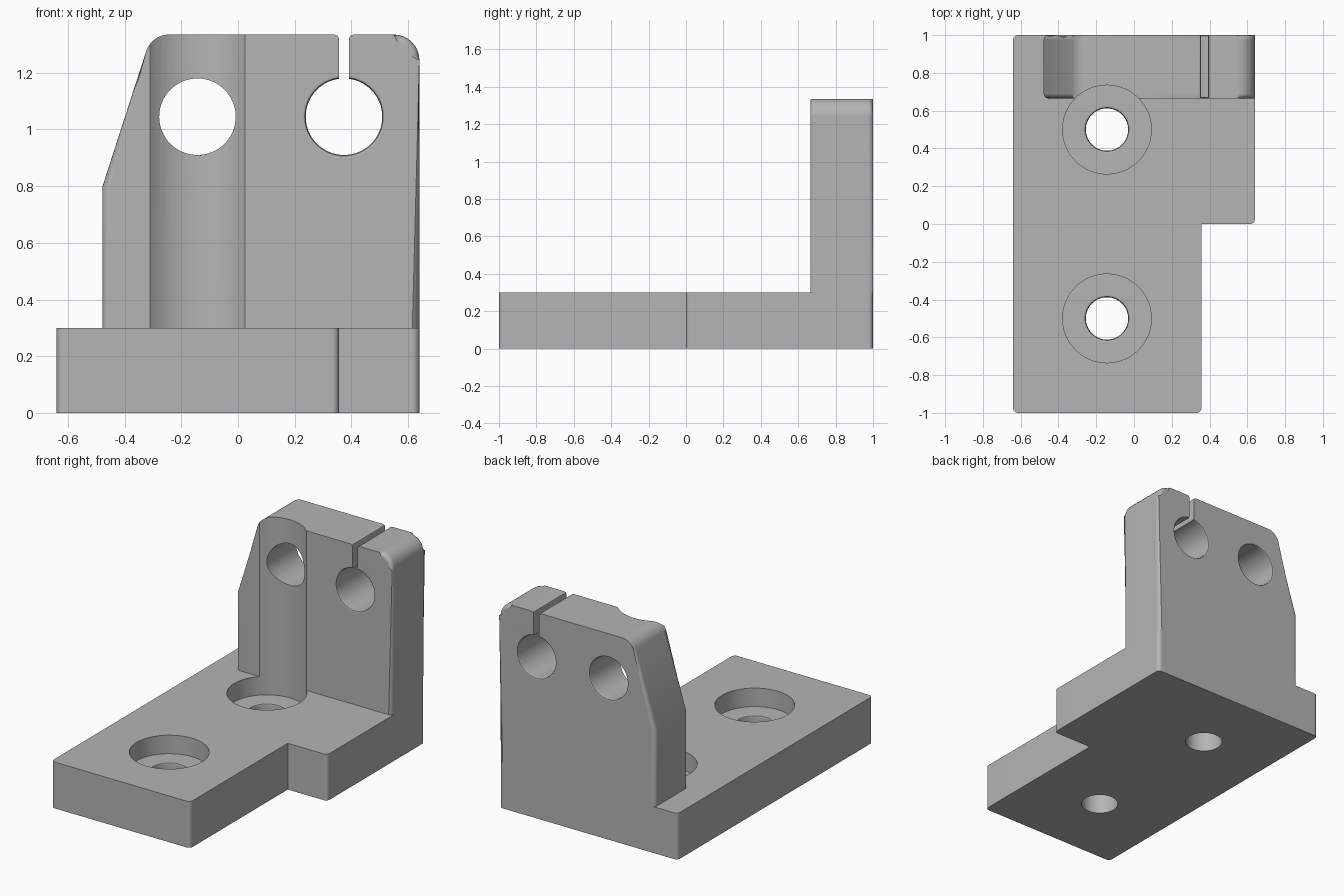
import bpy, bmesh, math
from mathutils import Vector, Matrix

cube = bpy.data.objects.get("Cube")
if cube:
    bpy.data.objects.remove(cube, do_unlink=True)

grey = bpy.data.materials.new("machined grey")
grey.use_nodes = True
colour = (0.46, 0.46, 0.46, 1)
grey.diffuse_color = colour
grey.node_tree.nodes["Principled BSDF"].inputs["Base Color"].default_value = colour


def rounded(corners, steps=8):
    """Turn (x, y, radius) corners into an outline with arcs."""
    out = []
    for i, (x, y, r) in enumerate(corners):
        p = Vector((x, y))
        if r == 0:
            out.append(p)
            continue
        a = (Vector(corners[i - 1][:2]) - p).normalized()
        b = (Vector(corners[(i + 1) % len(corners)][:2]) - p).normalized()
        half = a.angle(b) / 2
        centre = p + (a + b).normalized() * (r / math.sin(half))
        start = p + a * (r / math.tan(half)) - centre
        turn = math.pi - 2 * half
        for k in range(steps + 1):
            out.append(centre + Matrix.Rotation(turn * k / steps, 2) @ start)
    return out


def finish(name, bm):
    bmesh.ops.recalc_face_normals(bm, faces=bm.faces[:])
    mesh = bpy.data.meshes.new(name)
    bm.to_mesh(mesh)
    bm.free()
    mesh.materials.append(grey)
    obj = bpy.data.objects.new(name, mesh)
    bpy.context.collection.objects.link(obj)
    return obj


def extrude(points, low, high, upright=False):
    """Extrude an outline along z, or along y when upright."""
    bm = bmesh.new()
    place = (lambda p, d: (p[0], d, p[1])) if upright else (lambda p, d: (p[0], p[1], d))
    rings = [[bm.verts.new(place(p, d)) for p in points] for d in (low, high)]
    for ring in rings:
        bm.faces.new(ring)
    n = len(points)
    for i in range(n):
        j = (i + 1) % n
        bm.faces.new((rings[0][i], rings[0][j], rings[1][j], rings[1][i]))
    return bm


def lathe(name, profile, location, along_y=False, sides=64):
    """Solid of revolution from (radius, height) pairs, used as a cutter."""
    bm = bmesh.new()
    rings = []
    for r, h in profile:
        rings.append([bm.verts.new((r * math.cos(t), r * math.sin(t), h))
                      for t in (2 * math.pi * k / sides for k in range(sides))])
    bm.faces.new(rings[0])
    bm.faces.new(rings[-1])
    for lower, upper in zip(rings, rings[1:]):
        for i in range(sides):
            j = (i + 1) % sides
            bm.faces.new((lower[i], lower[j], upper[j], upper[i]))
    if along_y:
        bm.transform(Matrix.Rotation(-math.pi / 2, 4, 'X'))
    bm.transform(Matrix.Translation(location))
    return finish(name, bm)


def activate(obj):
    bpy.ops.object.select_all(action='DESELECT')
    obj.select_set(True)
    bpy.context.view_layer.objects.active = obj


def cut(obj, cutter):
    cutter.hide_render = True
    activate(obj)
    mod = obj.modifiers.new("cut", 'BOOLEAN')
    mod.operation = 'DIFFERENCE'
    mod.solver = 'EXACT'
    mod.object = cutter
    bpy.ops.object.modifier_apply(modifier=mod.name)


def shade(obj):
    activate(obj)
    bpy.ops.object.shade_smooth_by_angle(angle=math.radians(32))
    mod = obj.modifiers.new("flat face normals", 'WEIGHTED_NORMAL')
    mod.keep_sharp = True


BASE_TOP, WALL_TOP, WALL_FRONT = 0.30, 1.335, 0.665
EDGE = 0.025
BOLT_X = -0.143

# Stepped base plate with rounded upright corners
outline = rounded([(-0.64, -1, EDGE), (0.357, -1, EDGE), (0.357, 0, 0),
                   (0.64, 0, EDGE), (0.64, 1, EDGE), (-0.64, 1, EDGE)], 4)
base = finish("base_plate", extrude(outline, 0, BASE_TOP))

# Upright wall with a sloped side and softened front and back rims
outline = rounded([(-0.478, BASE_TOP, 0), (0.64, BASE_TOP, 0),
                   (0.64, WALL_TOP, 0.09), (-0.305, WALL_TOP, 0.085), (-0.478, 0.8, 0)])
bm = extrude(outline, WALL_FRONT, 1, upright=True)
rim = [e for e in bm.edges
       if abs(e.verts[0].co.y - e.verts[1].co.y) < 0.001
       and max(v.co.z for v in e.verts) > BASE_TOP + 0.001]
bmesh.ops.bevel(bm, geom=rim, offset=EDGE, segments=4, profile=0.5, affect='EDGES')
wall = finish("upright_wall", bm)

cutters = []

# Counterbored bolt holes
for y in (-0.5, 0.5):
    bolt = lathe("bolt_hole_cutter",
                 [(0.112, -0.1), (0.112, 0.165), (0.116, 0.176), (0.126, 0.18),
                  (0.235, 0.18), (0.235, 0.5)], (BOLT_X, y, 0))
    cut(base, bolt)
    cutters.append(bolt)

# Tool clearance groove up the wall
groove = lathe("groove_cutter", [(0.235, 0.2), (0.235, 1.6)], (BOLT_X, 0.5, 0))
cut(wall, groove)
cutters.append(groove)

# Cross holes with softened rims
R, S = 0.135, 0.012
back_rim = [(R, 1 - S), (R + S * 0.3, 1 - S * 0.3), (R + S, 1), (R + S, 1.1)]
front_rim = [(R + S, 0.55), (R + S, WALL_FRONT), (R + S * 0.3, WALL_FRONT + S * 0.3),
             (R, WALL_FRONT + S)]
for x, front in ((BOLT_X, [(R, 0.55)]), (0.374, front_rim)):
    hole = lathe("cross_hole_cutter", front + back_rim, (x, 0, 1.045), along_y=True)
    cut(wall, hole)
    cutters.append(hole)

# Clamping slot, flaring slightly at the top
half = 0.018
side = [(half, 1.1), (half, WALL_TOP - 0.015), (half + 0.004, WALL_TOP - 0.005),
        (half + 0.015, WALL_TOP), (half + 0.015, 1.4)]
points = [(0.374 + a, z) for a, z in side] + [(0.374 - a, z) for a, z in reversed(side)]
slot = finish("slot_cutter", extrude(points, 0.5, 1.2, upright=True))
cut(wall, slot)
cutters.append(slot)

for cutter in cutters:
    bpy.data.objects.remove(cutter, do_unlink=True)
for part in (base, wall):
    shade(part)
